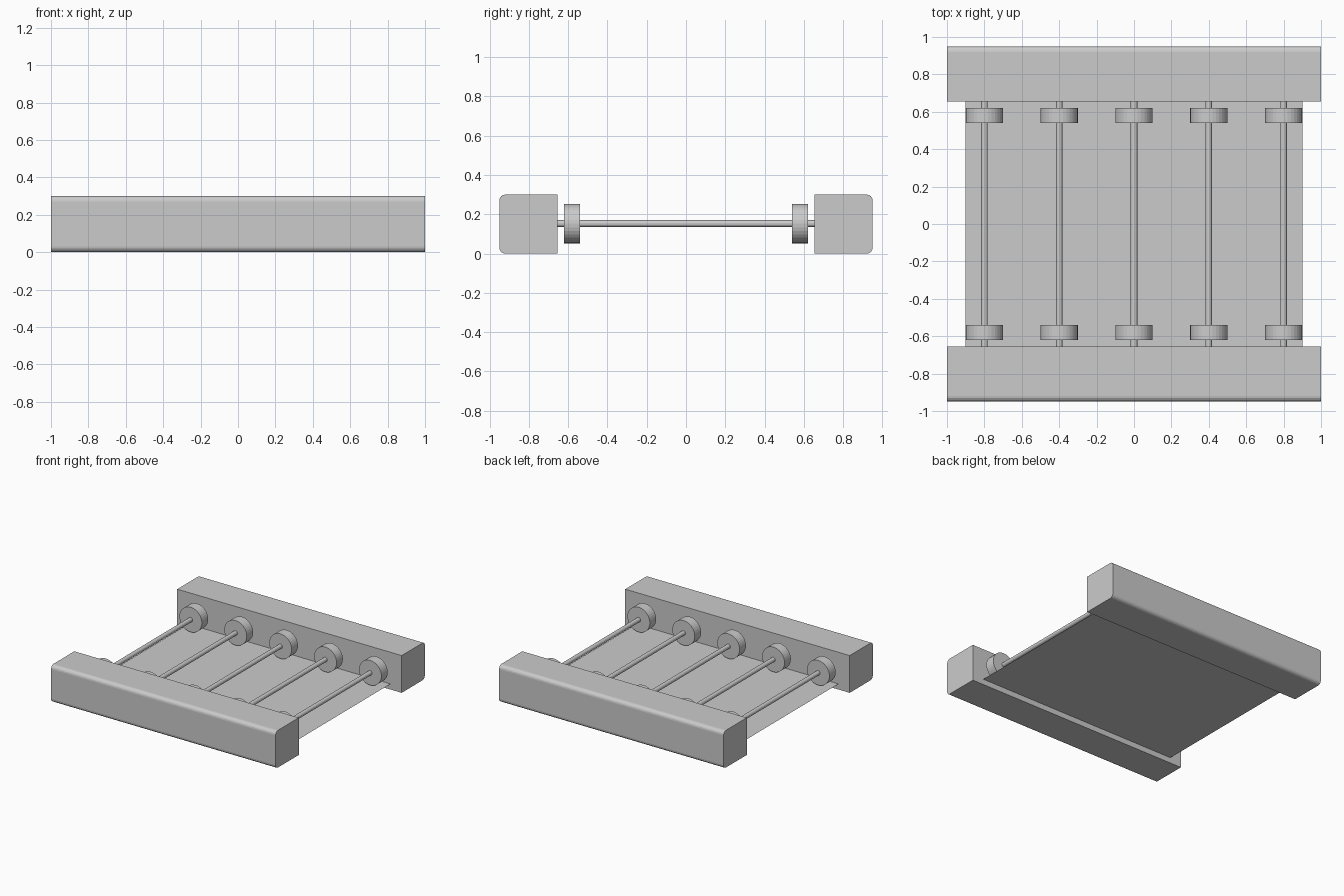
import bpy, math

if "Cube" in bpy.data.objects:
    bpy.data.objects.remove(bpy.data.objects["Cube"])

RAIL_IN, RAIL_OUT, RAIL_H, R = 0.655, 0.95, 0.3, 0.03
AXLE_Z = 0.152


def mesh_object(name, verts, faces):
    me = bpy.data.meshes.new(name)
    me.from_pydata(verts, [], faces)
    ob = bpy.data.objects.new(name, me)
    bpy.context.collection.objects.link(ob)
    return ob


def rail(name, side):
    # cross-section in y/z: square inside edge, rounded outside edges
    prof = [(RAIL_IN, 0)]
    for cz, start in ((R, -90), (RAIL_H - R, 0)):
        for i in range(5):
            a = math.radians(start + 22.5 * i)
            prof.append((RAIL_OUT - R + R * math.cos(a), cz + R * math.sin(a)))
    prof.append((RAIL_IN, RAIL_H))
    if side < 0:
        prof = [(-y, z) for y, z in reversed(prof)]
    n = len(prof)
    verts = [(x, y, z) for x in (-1, 1) for y, z in prof]
    faces = [tuple(reversed(range(n))), tuple(range(n, 2 * n))]
    faces += [(i, (i + 1) % n, n + (i + 1) % n, n + i) for i in range(n)]
    mesh_object(name, verts, faces)


def rod(name, x, y, radius, length, sides):
    bpy.ops.mesh.primitive_cylinder_add(vertices=sides, radius=radius, depth=length,
                                        location=(x, y, AXLE_Z),
                                        rotation=(math.pi / 2, 0, 0))
    bpy.context.object.name = name


# side rails
rail("back_rail", 1)
rail("front_rail", -1)

# thin floor sheet between the rails
mesh_object("floor_sheet",
            [(-0.9, -RAIL_IN, 0.045), (0.9, -RAIL_IN, 0.045),
             (0.9, RAIL_IN, 0.045), (-0.9, RAIL_IN, 0.045)], [(0, 1, 2, 3)])

# axles with a wheel near each end
for i in range(5):
    x = -0.8 + 0.4 * i
    rod(f"axle_{i + 1}", x, 0, 0.018, 2 * RAIL_IN, 16)
    for label, y in (("front", -0.58), ("back", 0.58)):
        rod(f"{label}_wheel_{i + 1}", x, y, 0.1, 0.08, 32)
